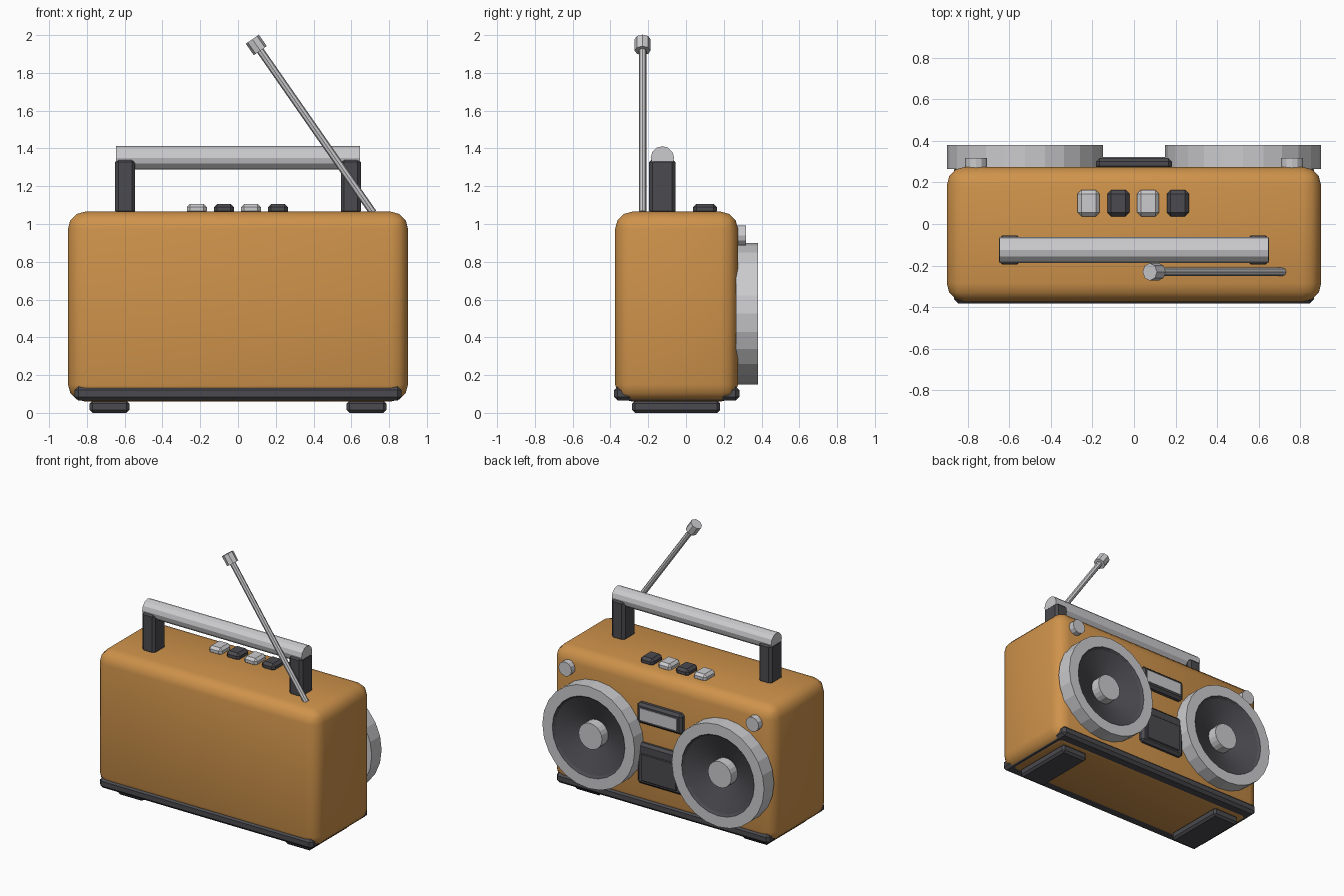
import bpy, bmesh, math
from mathutils import Vector

cube = bpy.data.objects.get("Cube")
if cube:
    bpy.data.objects.remove(cube, do_unlink=True)


def material(name, rgb):
    m = bpy.data.materials.new(name)
    m.use_nodes = True
    m.diffuse_color = (*rgb, 1)
    m.node_tree.nodes["Principled BSDF"].inputs["Base Color"].default_value = (*rgb, 1)
    return m


ORANGE = material("warm orange", (0.62, 0.29, 0.07))
LIGHT = material("light grey", (0.6, 0.6, 0.62))
DARK = material("charcoal", (0.07, 0.07, 0.08))


def finish(name, bm, *mats):
    bmesh.ops.recalc_face_normals(bm, faces=bm.faces)
    mesh = bpy.data.meshes.new(name)
    bm.to_mesh(mesh)
    bm.free()
    ob = bpy.data.objects.new(name, mesh)
    bpy.context.collection.objects.link(ob)
    for m in mats:
        mesh.materials.append(m)
    return ob


def smooth(ob, degrees):
    bpy.ops.object.select_all(action='DESELECT')
    ob.select_set(True)
    bpy.context.view_layer.objects.active = ob
    bpy.ops.object.shade_smooth_by_angle(angle=math.radians(degrees))


def box(name, mat, low, high, bevel=0.0, segments=1):
    """Bevelled box between two corners."""
    bm = bmesh.new()
    bmesh.ops.create_cube(bm, size=1)
    low, high = Vector(low), Vector(high)
    for v in bm.verts:
        v.co = (low + high) / 2 + v.co * (high - low)
    if bevel:
        bmesh.ops.bevel(bm, geom=bm.edges[:], offset=bevel, segments=segments,
                        profile=0.5, affect='EDGES')
    return finish(name, bm, mat)


def rod(name, mat, start, end, radius, sides):
    """Capped cylinder between two points."""
    start, end = Vector(start), Vector(end)
    axis = end - start
    bm = bmesh.new()
    bmesh.ops.create_cone(bm, cap_ends=True, segments=sides, radius1=radius,
                          radius2=radius, depth=axis.length)
    turn = axis.to_track_quat('Z', 'Y')
    for v in bm.verts:
        v.co = (start + end) / 2 + turn @ v.co
    return finish(name, bm, mat)


def speaker(name, x, z, sides=24):
    """Lathed rim and cone; the faces of the sunken cone are dark."""
    profile = [(0.375, 0.265), (0.375, 0.38), (0.295, 0.38), (0.28, 0.365), (0.09, 0.285)]
    bm = bmesh.new()
    rings = []
    for r, y in profile:
        angles = [math.tau * i / sides for i in range(sides)]
        rings.append([bm.verts.new((x + r * math.cos(a), y, z + r * math.sin(a)))
                      for a in angles])
    for k in range(len(rings) - 1):
        for i in range(sides):
            j = (i + 1) % sides
            f = bm.faces.new((rings[k][i], rings[k][j], rings[k + 1][j], rings[k + 1][i]))
            f.material_index = int(k >= 2)
            f.smooth = k == 3
    bm.faces.new(rings[0])
    bm.faces.new(rings[-1]).material_index = 1
    return finish(name, bm, LIGHT, DARK)


# Cabinet, base trim
smooth(box("cabinet", ORANGE, (-0.9, -0.375, 0.06), (0.9, 0.275, 1.065), 0.09, 3), 40)
box("base_trim", DARK, (-0.865, -0.382, 0.065), (0.865, 0.282, 0.14), 0.02)

# Paired parts
for side, s in (("left", 1), ("right", -1)):
    x = 0.68 * s
    box(side + "_foot", DARK, (x - 0.105, -0.285, 0), (x + 0.105, 0.18, 0.065), 0.015)
    x = 0.597 * s
    box(side + "_handle_post", DARK, (x - 0.053, -0.195, 1.05), (x + 0.053, -0.055, 1.345), 0.018)
    x = 0.525 * s
    speaker(side + "_speaker", x, 0.525)
    rod(side + "_speaker_cap", LIGHT, (x, 0.28, 0.525), (x, 0.36, 0.525), 0.095, 20)
    x = 0.76 * s
    rod(side + "_knob", LIGHT, (x, 0.26, 0.94), (x, 0.318, 0.94), 0.053, 12)

# Handle grip
rod("handle_grip", LIGHT, (-0.647, -0.125, 1.35), (0.647, -0.125, 1.35), 0.062, 12)

# Top buttons
for i in range(4):
    x = -0.218 + 0.143 * i
    box("button_%d" % (i + 1), DARK if i % 2 else LIGHT,
        (x - 0.053, 0.037, 1.05), (x + 0.053, 0.163, 1.107), 0.018)

# Antenna
base, tip = Vector((0.715, -0.23, 1.06)), Vector((0.097, -0.23, 1.948))
along = (tip - base).normalized()
rod("antenna_rod", LIGHT, base, tip, 0.02, 8)
rod("antenna_tip", LIGHT, tip - along * 0.037, tip + along * 0.037, 0.042, 8)

# Tuning display and cassette door
box("display_frame", DARK, (-0.183, 0.26, 0.70), (0.183, 0.318, 0.85), 0.018)
box("display_screen", LIGHT, (-0.15, 0.315, 0.732), (0.15, 0.322, 0.818))
box("cassette_bay", DARK, (-0.183, 0.26, 0.255), (0.183, 0.312, 0.555), 0.018)
box("cassette_door", DARK, (-0.145, 0.305, 0.285), (0.145, 0.32, 0.485), 0.005)
